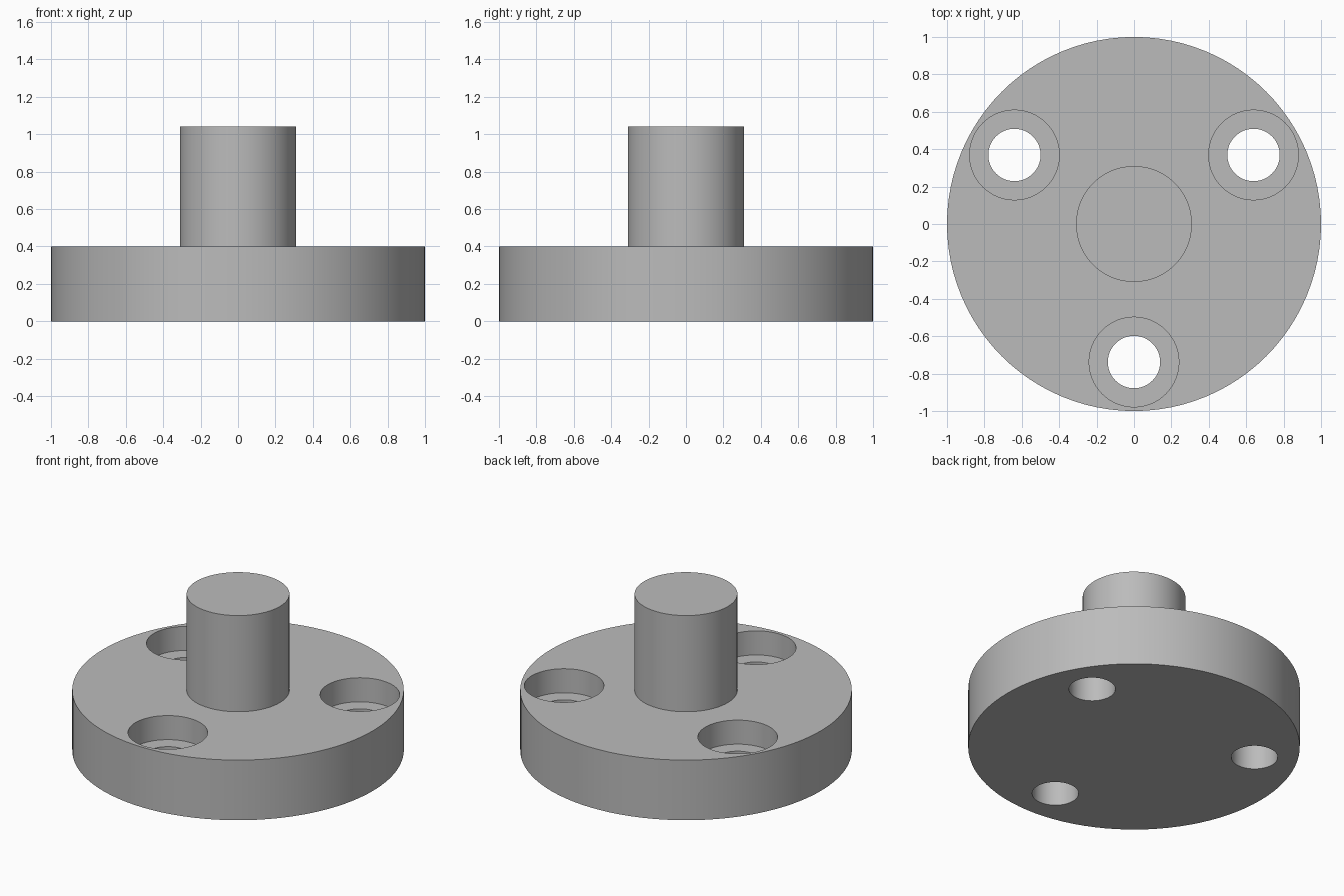
import bpy
from math import cos, sin, radians

cube = bpy.data.objects.get("Cube")
if cube:
    bpy.data.objects.remove(cube, do_unlink=True)

FLANGE_R, FLANGE_H = 1.0, 0.40
POST_R, POST_TOP = 0.31, 1.04
BOLT_CIRCLE, HOLE_R, BORE_R, BORE_DEPTH = 0.738, 0.14, 0.24, 0.16

grey = bpy.data.materials.new("machined grey")
grey.use_nodes = True
colour = (0.5, 0.5, 0.5, 1)
grey.diffuse_color = colour
grey.node_tree.nodes["Principled BSDF"].inputs["Base Color"].default_value = colour


def cylinder(name, radius, bottom, top, x=0, y=0, sides=64):
    bpy.ops.mesh.primitive_cylinder_add(
        vertices=sides, radius=radius, depth=top - bottom,
        location=(x, y, (bottom + top) / 2))
    obj = bpy.context.object
    obj.name = name
    obj.data.materials.append(grey)
    return obj


def boolean(target, tool, operation):
    mod = target.modifiers.new(tool.name, 'BOOLEAN')
    mod.operation = operation
    mod.solver = 'EXACT'
    mod.object = tool
    bpy.context.view_layer.objects.active = target
    bpy.ops.object.modifier_apply(modifier=mod.name)
    bpy.data.objects.remove(tool, do_unlink=True)


# Round flange with a solid central post
flange = cylinder("flange_with_post", FLANGE_R, 0, FLANGE_H, sides=96)
boolean(flange, cylinder("post", POST_R, FLANGE_H / 2, POST_TOP), 'UNION')

# Three counterbored bolt holes
for angle in (30, 150, 270):
    x = BOLT_CIRCLE * cos(radians(angle))
    y = BOLT_CIRCLE * sin(radians(angle))
    boolean(flange, cylinder("bolt_hole", HOLE_R, -0.1, 0.5, x, y), 'DIFFERENCE')
    boolean(flange, cylinder("counterbore", BORE_R, FLANGE_H - BORE_DEPTH, 0.5, x, y),
            'DIFFERENCE')

bpy.ops.object.select_all(action='DESELECT')
flange.select_set(True)
bpy.context.view_layer.objects.active = flange
bpy.ops.object.shade_smooth_by_angle(angle=radians(30))
